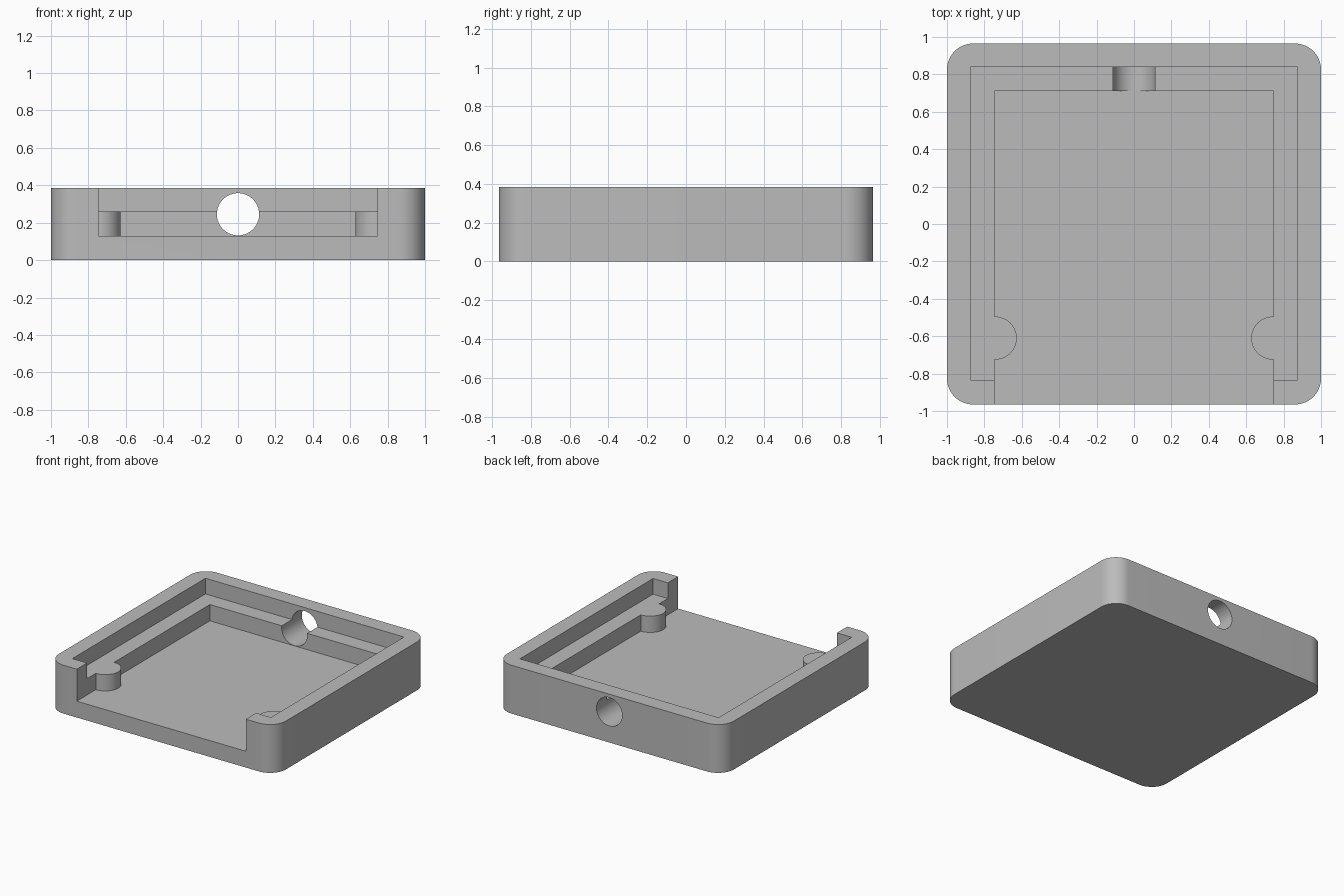
import bpy, bmesh
from math import cos, sin, pi, radians

if "Cube" in bpy.data.objects:
    bpy.data.objects.remove(bpy.data.objects["Cube"], do_unlink=True)

HEIGHT, FLOOR, LEDGE = 0.385, 0.13, 0.26
HALF_X, HALF_Y, CORNER = 1.0, 0.965, 0.14
ABOVE = HEIGHT + 0.2


def arc(cx, cy, r, start, end, steps):
    angles = [radians(start + (end - start) * i / steps) for i in range(steps + 1)]
    return [(cx + r * cos(a), cy + r * sin(a)) for a in angles]


def extrude(name, outline, z0, z1):
    bm = bmesh.new()
    base = bm.faces.new([bm.verts.new((x, y, z0)) for x, y in outline])
    top = bmesh.ops.extrude_face_region(bm, geom=[base])["geom"]
    bmesh.ops.translate(bm, vec=(0, 0, z1 - z0),
                        verts=[g for g in top if isinstance(g, bmesh.types.BMVert)])
    bmesh.ops.recalc_face_normals(bm, faces=bm.faces)
    mesh = bpy.data.meshes.new(name)
    bm.to_mesh(mesh)
    bm.free()
    obj = bpy.data.objects.new(name, mesh)
    bpy.context.collection.objects.link(obj)
    return obj


def cut(target, cutter):
    cutter.hide_render = True
    mod = target.modifiers.new(cutter.name, 'BOOLEAN')
    mod.operation, mod.solver, mod.object = 'DIFFERENCE', 'EXACT', cutter
    bpy.context.view_layer.objects.active = target
    bpy.ops.object.modifier_apply(modifier=mod.name)
    bpy.data.objects.remove(cutter, do_unlink=True)


# Rounded block
outline = []
for i, (sx, sy) in enumerate([(1, 1), (-1, 1), (-1, -1), (1, -1)]):
    outline += arc(sx * (HALF_X - CORNER), sy * (HALF_Y - CORNER), CORNER,
                   90 * i, 90 * i + 90, 14)
tray = extrude("tray", outline, 0, HEIGHT)

# Upper recess that leaves the ledge
cut(tray, extrude("upper_recess",
                  [(-0.875, -0.835), (0.875, -0.835), (0.875, 0.84), (-0.875, 0.84)],
                  LEDGE, ABOVE))

# Deep pocket open to the front, with a round post left standing on each side
right_wall = [(0.745, -1.2)] + arc(0.742, -0.61, 0.115, 270, 90, 32) + [(0.745, 0.71)]
right_wall[1:1] = [(0.745, -0.725)]
right_wall[-1:-1] = [(0.745, -0.495)]
left_wall = [(-x, y) for x, y in reversed(right_wall)]
cut(tray, extrude("deep_pocket", right_wall + left_wall, FLOOR, ABOVE))

# Cable hole through the back wall and ledge
bpy.ops.mesh.primitive_cylinder_add(vertices=64, radius=0.113, depth=0.6,
                                    location=(0, 0.85, 0.245), rotation=(pi / 2, 0, 0))
hole = bpy.context.object
hole.name = "cable_hole"
cut(tray, hole)

# Plain grey finish
grey = bpy.data.materials.new("grey plastic")
grey.use_nodes = True
colour = (0.5, 0.5, 0.5, 1)
grey.diffuse_color = colour
grey.node_tree.nodes["Principled BSDF"].inputs["Base Color"].default_value = colour
tray.data.materials.clear()
tray.data.materials.append(grey)

bpy.ops.object.select_all(action='DESELECT')
tray.select_set(True)
bpy.context.view_layer.objects.active = tray
bpy.ops.object.shade_smooth_by_angle(angle=radians(30))
